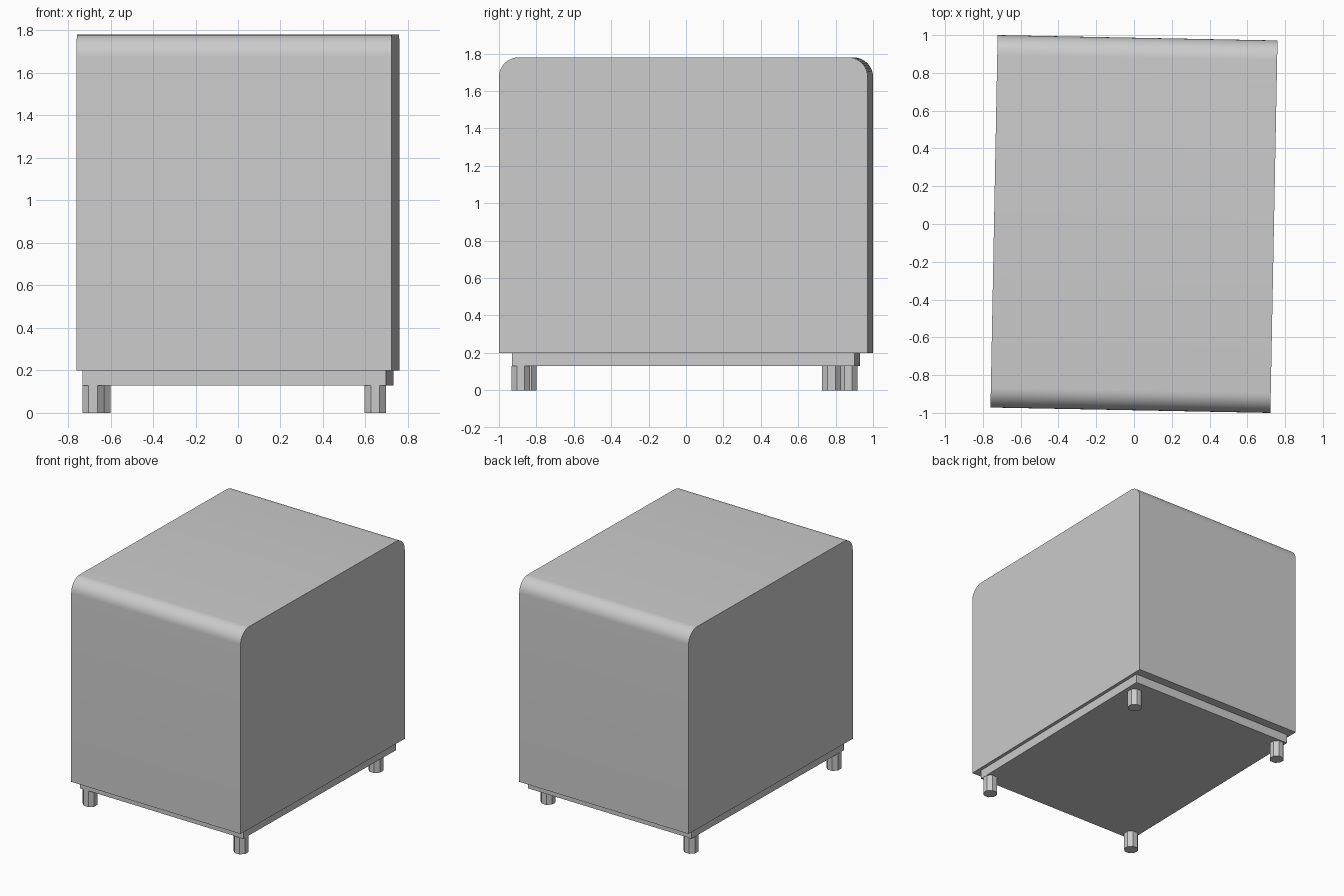
import bpy, bmesh, math
from mathutils import Matrix

if "Cube" in bpy.data.objects:
    bpy.data.objects.remove(bpy.data.objects["Cube"])

TURN = Matrix.Rotation(math.radians(-1.1), 4, 'Z')  # whole piece sits slightly turned


def finish(bm, name, matrix):
    bmesh.ops.recalc_face_normals(bm, faces=bm.faces)
    bm.transform(matrix)
    mesh = bpy.data.meshes.new(name)
    bm.to_mesh(mesh)
    bm.free()
    obj = bpy.data.objects.new(name, mesh)
    bpy.context.collection.objects.link(obj)
    return obj


def extrude_profile(name, profile, width):
    """Extrude a y-z outline along x, centred on x = 0."""
    bm = bmesh.new()
    face = bm.faces.new([bm.verts.new((-width / 2, y, z)) for y, z in profile])
    new = bmesh.ops.extrude_face_region(bm, geom=[face])['geom']
    verts = [v for v in new if isinstance(v, bmesh.types.BMVert)]
    bmesh.ops.translate(bm, verts=verts, vec=(width, 0, 0))
    return finish(bm, name, TURN)


# Upholstered body: square bottom, rounded front and back top edges
half, low, high, rad, steps = 0.986, 0.20, 1.78, 0.105, 10
outline = [(-half, low), (half, low)]
for start, cy in ((0, half - rad), (90, rad - half)):
    for i in range(steps + 1):
        a = math.radians(start + 90 * i / steps)
        outline.append((cy + rad * math.cos(a), high - rad + rad * math.sin(a)))
body = extrude_profile("body", outline, 1.482)
bpy.context.view_layer.objects.active = body
body.select_set(True)
bpy.ops.object.shade_smooth_by_angle(angle=math.radians(40))
body.select_set(False)

# Recessed base plinth
extrude_profile("base", [(-0.916, 0.13), (0.916, 0.13), (0.916, 0.20), (-0.916, 0.20)], 1.43)

# Short eight-sided legs
legs = {
    "front_left_leg": (-0.683, -0.848),
    "front_right_leg": (0.646, -0.884),
    "back_left_leg": (-0.650, 0.868),
    "back_right_leg": (0.646, 0.778),
}
for name, (x, y) in legs.items():
    bm = bmesh.new()
    bmesh.ops.create_cone(bm, cap_ends=True, segments=8, radius1=0.054, radius2=0.054, depth=0.13)
    finish(bm, name, Matrix.Translation((x, y, 0.065)) @ Matrix.Rotation(math.radians(22.5), 4, 'Z'))
